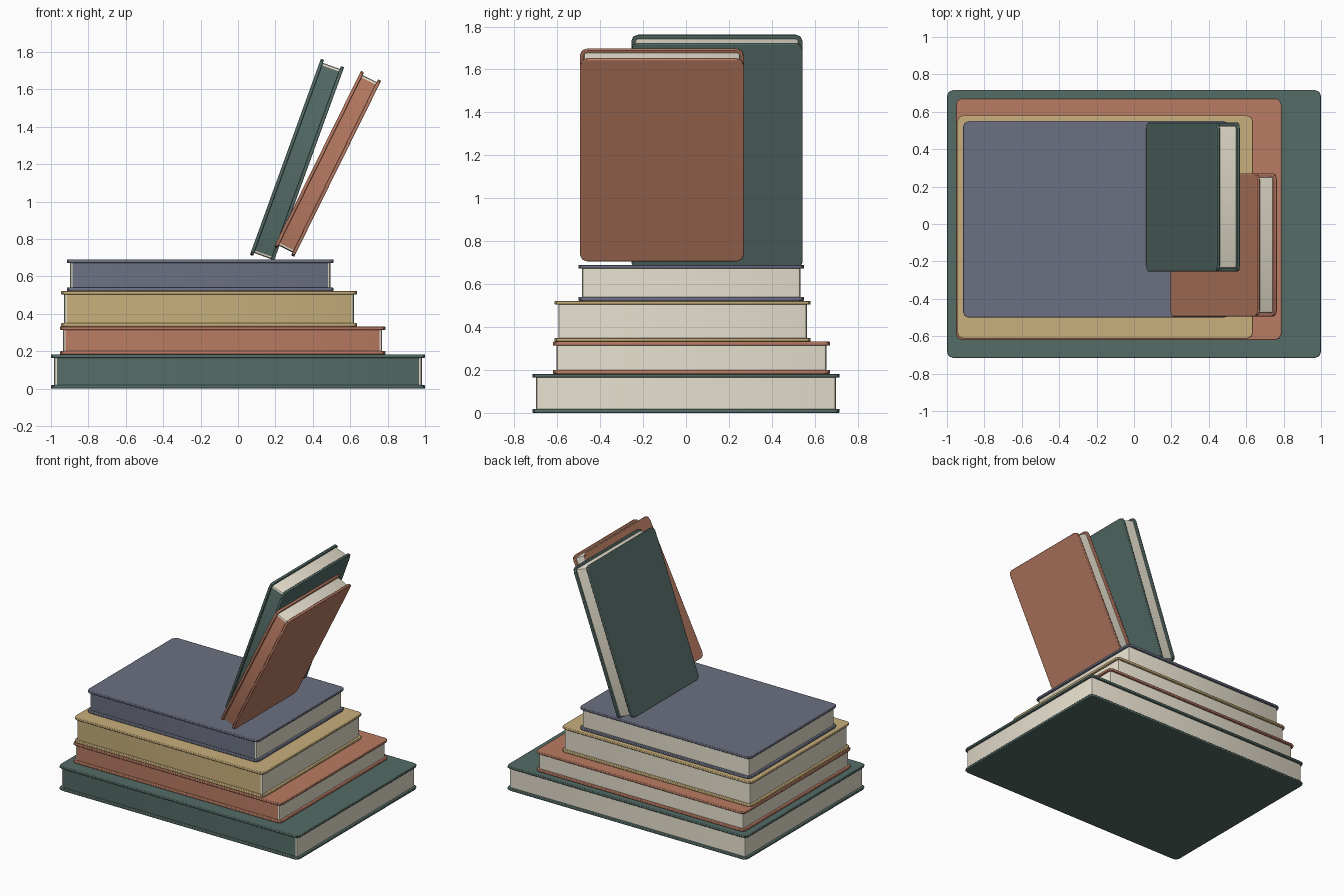
import bpy, bmesh, math

if "Cube" in bpy.data.objects:
    bpy.data.objects.remove(bpy.data.objects["Cube"])

COVER = 0.018   # board thickness
INSET = 0.017   # how far the pages sit inside the boards


def material(name, rgb):
    m = bpy.data.materials.new(name)
    m.diffuse_color = (*rgb, 1)
    m.use_nodes = True
    m.node_tree.nodes["Principled BSDF"].inputs["Base Color"].default_value = m.diffuse_color
    return m


GREEN = material("green_cloth", (0.09, 0.15, 0.135))
RUST = material("rust_cloth", (0.49, 0.2, 0.125))
TAN = material("tan_cloth", (0.58, 0.43, 0.2))
BLUE = material("blue_cloth", (0.15, 0.165, 0.225))
PAPER = material("paper", (0.8, 0.75, 0.62))


def slab(name, size, z, radius, mats, parent, edge=0.0):
    """Box with rounded upright corners; a second material colours the -y face."""
    bm = bmesh.new()
    bmesh.ops.create_cube(bm, size=1)
    bmesh.ops.scale(bm, vec=size, verts=bm.verts)
    uprights = [e for e in bm.edges
                if abs(e.verts[0].co.z - e.verts[1].co.z) > size[2] / 2]
    bmesh.ops.bevel(bm, geom=uprights, offset=radius, segments=2,
                    profile=0.5, affect='EDGES')
    bm.normal_update()
    if len(mats) > 1:
        for f in bm.faces:
            if f.normal.y < -0.99:
                f.material_index = 1
    me = bpy.data.meshes.new(name)
    bm.to_mesh(me)
    bm.free()
    for m in mats:
        me.materials.append(m)
    ob = bpy.data.objects.new(name, me)
    bpy.context.collection.objects.link(ob)
    ob.location.z = z
    ob.parent = parent
    bpy.ops.object.select_all(action='DESELECT')
    ob.select_set(True)
    bpy.context.view_layer.objects.active = ob
    bpy.ops.object.shade_smooth_by_angle(angle=math.radians(35))
    if edge:
        bev = ob.modifiers.new("soft_edge", 'BEVEL')
        bev.width = edge
        bev.segments = 2
        bev.limit_method = 'ANGLE'
        bev.angle_limit = math.radians(50)


def book(name, size, centre, cloth, lean=None):
    """Two boards and a page block whose front face is the spine."""
    root = bpy.data.objects.new(name, None)
    bpy.context.collection.objects.link(root)
    root.location = centre
    if lean is not None:
        root.rotation_euler.y = -math.radians(90 - lean)
    l, d, t = size
    for side, s in (("bottom", -1), ("top", 1)):
        slab(f"{name}_{side}_cover", (l, d, COVER), s * (t - COVER) / 2,
             0.032, [cloth], root, 0.004)
    slab(f"{name}_pages", (l - 2 * INSET, d - 2 * INSET, t - 2 * COVER + 0.004),
         0, 0.014, [PAPER, cloth], root)


# Flat stack: name, x range, y range, z range, cloth
stack = [
    ("large_green_book", (-1, 1), (-0.716, 0.716), (0, 0.182), GREEN),
    ("rust_book", (-0.952, 0.788), (-0.62, 0.672), (0.182, 0.332), RUST),
    ("tan_book", (-0.946, 0.637), (-0.612, 0.58), (0.332, 0.522), TAN),
    ("blue_book", (-0.915, 0.511), (-0.501, 0.55), (0.522, 0.69), BLUE),
]
for name, x, y, z, cloth in stack:
    book(name, [b - a for a, b in (x, y, z)],
         [(a + b) / 2 for a, b in (x, y, z)], cloth)

# Leaning pair, tilted from vertical
book("leaning_green_book", (1.115, 0.798, 0.132), (0.3155, 0.144, 1.217), GREEN, 19.9)
book("leaning_rust_book", (1.05, 0.763, 0.12), (0.479, -0.112, 1.202), RUST, 26.3)
